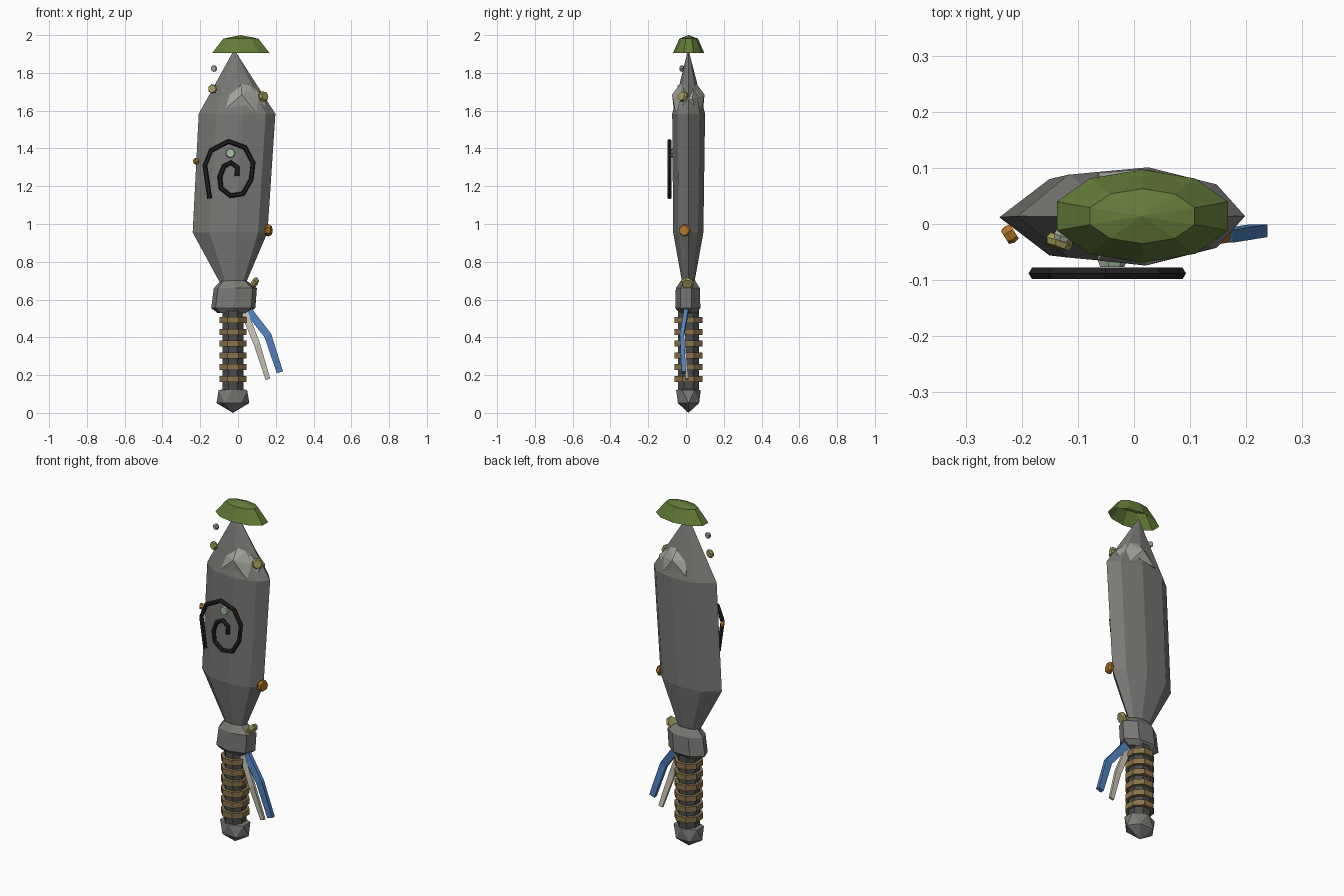
import bpy, math
from mathutils import Vector

if "Cube" in bpy.data.objects:
    bpy.data.objects.remove(bpy.data.objects["Cube"])

CX, CY = -0.027, 0.013


def mat(name, rgb):
    m = bpy.data.materials.new(name)
    m.diffuse_color = (*rgb, 1)
    m.use_nodes = True
    m.node_tree.nodes["Principled BSDF"].inputs["Base Color"].default_value = m.diffuse_color
    return m


STONE = mat("stone", (0.19, 0.19, 0.18))
CHIP = mat("light_stone", (0.36, 0.36, 0.33))
MOSS = mat("moss", (0.12, 0.20, 0.04))
DARK = mat("dark_grip", (0.07, 0.07, 0.07))
TAN = mat("tan_wrap", (0.25, 0.17, 0.07))
BLACK = mat("black", (0.015, 0.015, 0.017))
BLUE = mat("blue_cloth", (0.08, 0.22, 0.50))
BONE = mat("bone_cloth", (0.60, 0.56, 0.47))
ORANGE = mat("orange", (0.45, 0.18, 0.02))
OLIVE = mat("olive", (0.36, 0.34, 0.10))
MINT = mat("mint", (0.38, 0.52, 0.38))


def add(name, verts, faces, material):
    me = bpy.data.meshes.new(name)
    me.from_pydata(verts, [], faces)
    me.materials.append(material)
    ob = bpy.data.objects.new(name, me)
    bpy.context.collection.objects.link(ob)
    return ob


def ngon(n, phase=0.0):
    return [(math.cos(2 * math.pi * (i + phase) / n),
             math.sin(2 * math.pi * (i + phase) / n)) for i in range(n)]


def loft(name, profile, rings, material, bottom=True, top=True):
    """Stack a profile; each ring is (cx, cy, z, half_x, half_y)."""
    n = len(profile)
    verts = [(cx + px * hx, cy + py * hy, z)
             for cx, cy, z, hx, hy in rings for px, py in profile]
    faces = [(r * n + i, r * n + (i + 1) % n, (r + 1) * n + (i + 1) % n, (r + 1) * n + i)
             for r in range(len(rings) - 1) for i in range(n)]
    if bottom:
        faces.append(tuple(reversed(range(n))))
    if top:
        faces.append(tuple(range(len(verts) - n, len(verts))))
    return add(name, verts, faces, material)


def sweep(name, points, sizes, sides, material, phase=0.0):
    """Tube along a path; sizes are half widths (in x-z plane, along y)."""
    pts = [Vector(p) for p in points]
    verts, prof = [], ngon(sides, phase)
    for i, p in enumerate(pts):
        t = pts[min(i + 1, len(pts) - 1)] - pts[max(i - 1, 0)]
        side = Vector((0, 1, 0)).cross(t).normalized()
        w, d = sizes[i] if isinstance(sizes, list) else sizes
        verts += [p + side * (a * w) + Vector((0, b * d, 0)) for a, b in prof]
    n = sides
    faces = [(r * n + i, r * n + (i + 1) % n, (r + 1) * n + (i + 1) % n, (r + 1) * n + i)
             for r in range(len(pts) - 1) for i in range(n)]
    faces += [tuple(reversed(range(n))), tuple(range(len(verts) - n, len(verts)))]
    return add(name, verts, faces, material)


def stud(name, pos, direction, radius, thick, material):
    """Small faceted disc facing a direction."""
    ob = loft(name, ngon(7), [(0, 0, -thick, radius * .85, radius * .85),
                              (0, 0, 0, radius, radius),
                              (0, 0, thick, radius * .8, radius * .8)], material)
    ob.rotation_euler = Vector(direction).to_track_quat('Z', 'Y').to_euler()
    ob.location = pos


# stone blade
half = [(1, 0), (.75, .65), (.15, 1), (-.55, .85), (-1, 0)]
profile = half + [(x, -y) for x, y in reversed(half[1:-1])]
loft("blade", profile, [(-.025, .012, .66, .055, .027), (-.042, .012, .955, .198, .08),
                        (-.005, .014, 1.583, .203, .087), (-.02, .012, 1.92, .002, .002)], STONE)

# lighter chipped stone over the shoulder, front and back
rim = [(.015, 1.76, .03), (.07, 1.735, .03), (.15, 1.66, .02),
       (.125, 1.55, .06), (.04, 1.63, .075), (-.065, 1.61, .078), (-.045, 1.685, .055)]
n = len(rim)
verts = [(x, CY - y, z) for x, z, y in rim] + [(.02, -.074, 1.685)]
verts += [(x, CY + y, z) for x, z, y in rim] + [(.02, .098, 1.685)]
faces = []
for i in range(n):
    j = (i + 1) % n
    faces += [(i, n, j), (i + n + 1, j + n + 1, 2 * n + 1), (i, j, j + n + 1, i + n + 1)]
add("shoulder_chip", verts, faces, CHIP)

# moss cap, an open shell
loft("moss_cap", ngon(10, .5), [(.015, .014, 1.905, .16, .083), (.015, .014, 1.981, .098, .049),
                                (.015, .014, 2.0, .0005, .0005)], MOSS, bottom=False)

# spiral carving
spiral = [(-.15, 1.135), (-.175, 1.31), (-.143, 1.39), (-.05, 1.437), (.037, 1.405), (.08, 1.325),
          (.07, 1.235), (.026, 1.16), (-.04, 1.15), (-.09, 1.19), (-.096, 1.25), (-.075, 1.305),
          (-.037, 1.325), (-.004, 1.30), (-.005, 1.255)]
sweep("spiral", [(x, -.088, z) for x, z in spiral], (.013, .012), 6, BLACK)

# studs and pebbles
stud("mint_stud", (-.04, -.063, 1.375), (0, -1, 0), .028, .014, MINT)
stud("left_olive_stud", (-.134, -.032, 1.715), (-.35, -1, .1), .026, .01, OLIVE)
stud("right_olive_stud", (.134, -.015, 1.675), (.7, -.7, .2), .03, .014, OLIVE)
stud("grey_pebble", (-.127, -.022, 1.823), (-.3, -1, 0), .018, .009, CHIP)
stud("left_orange_stud", (-.222, -.018, 1.332), (-.8, -.5, 0), .018, .01, ORANGE)
stud("right_orange_stud", (.163, -.006, .966), (1, -.3, 0), .034, .013, ORANGE)
stud("guard_stud", (.087, .008, .687), (.8, -.2, -.5), .035, .012, OLIVE)

# guard
loft("guard", ngon(7, .25), [(CX, CY, .53, .085, .05), (-.025, CY, .555, .12, .07),
                             (-.014, CY, .66, .117, .067), (-.022, CY, .70, .07, .04)], STONE)

# grip with wraps
loft("grip", ngon(8, .5), [(CX, CY, .1, .06, .06), (CX, CY, .56, .06, .06)], DARK)
for i in range(6):
    z = .18 + i * .0622
    loft(f"grip_wrap_{i + 1}", ngon(8, .5), [(CX, CY, z - .016, .077, .08),
                                             (CX, CY, z + .016, .077, .08)], TAN)

# pommel
verts = [(CX, CY, .0)]
verts += [(CX + .087 * x, CY + .065 * y, .052) for x, y in ngon(6)]
verts += [(CX + .087 * x, CY + .065 * y, .12) for x, y in ngon(6, .5)]
verts += [(CX, CY, .14)]
faces = []
for i in range(6):
    a, b, c, d = 1 + i, 1 + (i + 1) % 6, 7 + i, 7 + (i + 1) % 6
    faces += [(0, b, a), (a, b, c), (b, d, c), (c, d, 13)]
add("pommel", verts, faces, STONE)

# hanging cloth strips
sweep("blue_strip", [(.04, .005, .56), (.158, -.022, .41), (.222, -.012, .215)],
      [(.03, .016), (.028, .016), (.024, .016)], 4, BLUE, .5)
sweep("bone_strip", [(.035, -.005, .53), (.10, -.012, .365), (.158, .005, .178)],
      [(.026, .012), (.024, .012), (.018, .01)], 4, BONE, .5)
